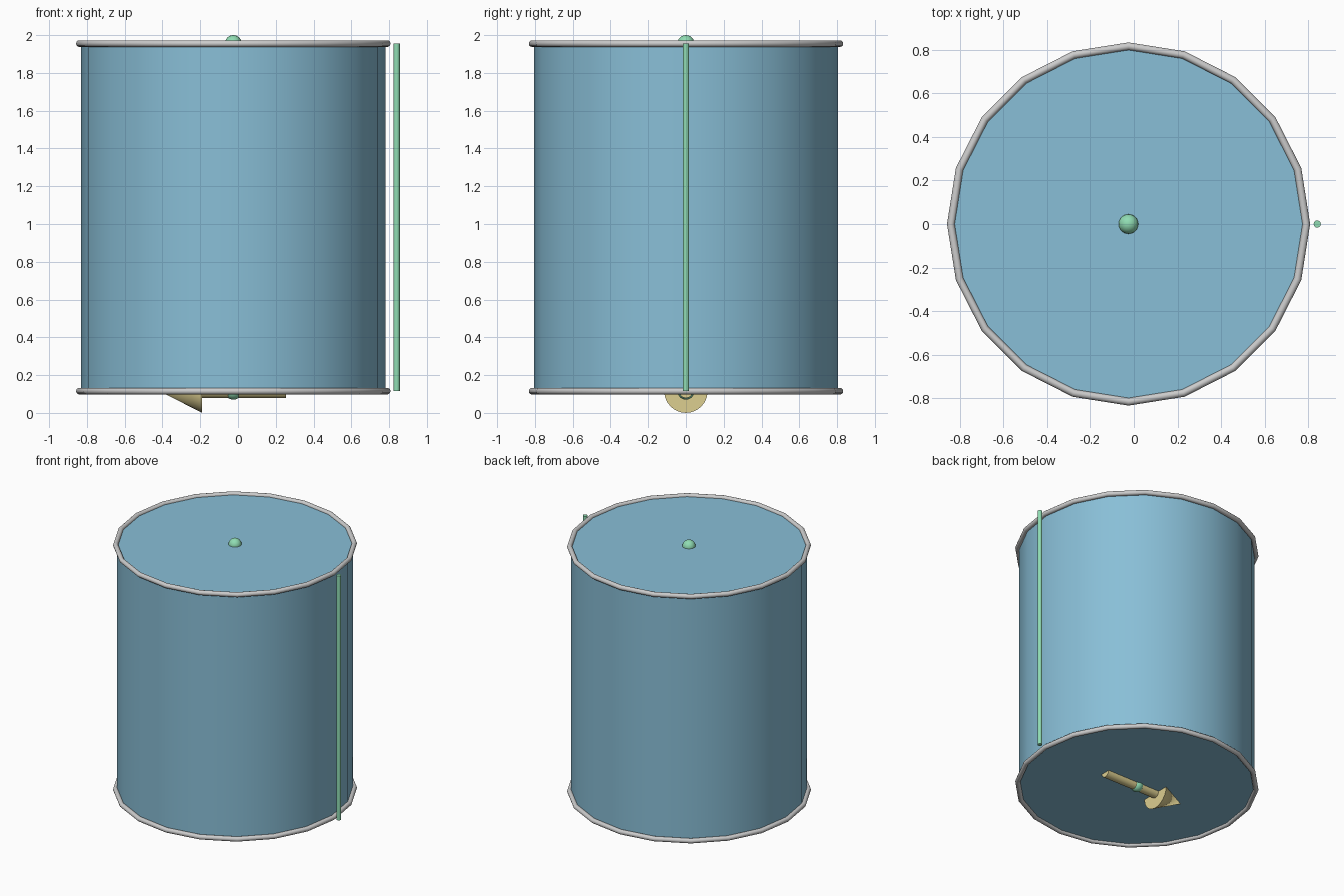
import bpy
from math import pi, radians

if "Cube" in bpy.data.objects:
    bpy.data.objects.remove(bpy.data.objects["Cube"])

CX, Z0, Z1 = -0.025, 0.115, 1.955   # axis position, bottom and top planes


def material(name, color):
    m = bpy.data.materials.new(name)
    m.diffuse_color = color
    m.use_nodes = True
    m.node_tree.nodes["Principled BSDF"].inputs["Base Color"].default_value = m.diffuse_color
    return m


BLUE = material("blue", (0.25, 0.52, 0.68, 1))
GREEN = material("green", (0.28, 0.72, 0.45, 1))
SAND = material("sand", (0.72, 0.62, 0.28, 1))


def finish(name, mat=None, angle=30):
    ob = bpy.context.object
    ob.name = name
    if mat:
        ob.data.materials.append(mat)
    bpy.ops.object.shade_smooth_by_angle(angle=radians(angle))
    return ob


def cylinder(name, r, depth, loc, mat, sides, rot=(0, 0, 0)):
    # quarter turn puts a vertex on each axis
    bpy.ops.mesh.primitive_cylinder_add(vertices=sides, radius=r, depth=depth,
                                        location=loc, rotation=rot)
    return finish(name, mat)


# Main drum
cylinder("drum", 0.805, Z1 - Z0, (CX, 0, (Z0 + Z1) / 2), BLUE, 20)

# Rim rings and centre balls at both ends
for end, z in (("bottom", Z0), ("top", Z1)):
    bpy.ops.mesh.primitive_torus_add(major_segments=20, minor_segments=12,
                                     major_radius=0.815, minor_radius=0.0175,
                                     location=(CX, 0, z))
    finish(end + "_rim", None, 40).data.polygons.foreach_set("use_smooth", [True] * 240)
    bpy.ops.mesh.primitive_uv_sphere_add(segments=24, ring_count=12, radius=0.045,
                                         location=(CX, 0, z))
    finish(end + "_ball", GREEN)

# Upright rod beside the drum
cylinder("side_rod", 0.0165, Z1 - Z0, (0.84, 0, (Z0 + Z1) / 2), GREEN, 16)

# Direction arrow half sunk in the drum base, pointing to -x
cylinder("arrow_shaft", 0.036, 0.445, (0.0325, 0, Z0), SAND, 20, (0, pi / 2, 0))
bpy.ops.mesh.primitive_cone_add(vertices=24, radius1=0.115, depth=0.225,
                                location=(-0.3025, 0, Z0), rotation=(0, -pi / 2, 0))
finish("arrow_head", SAND, 40)
